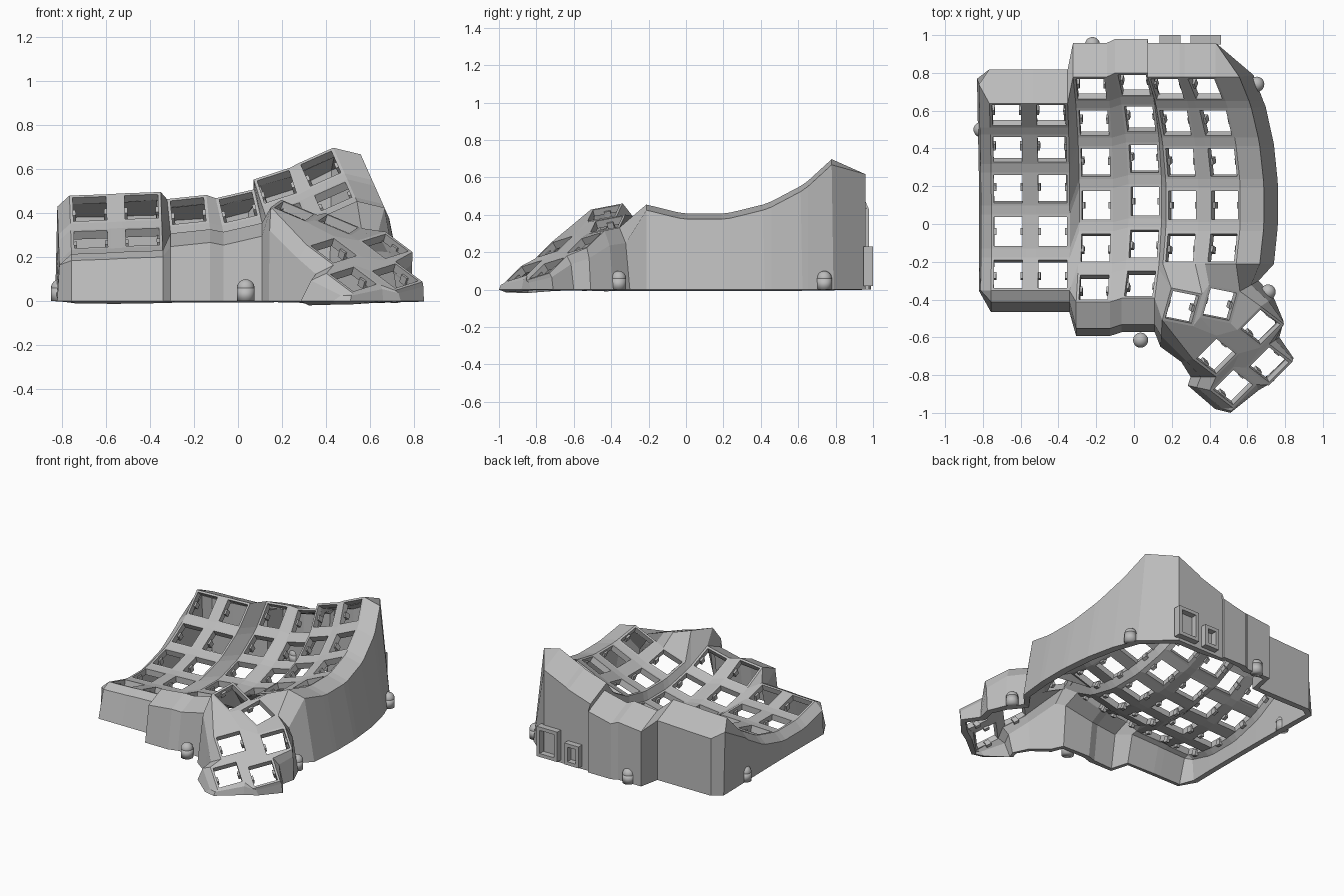
import bpy, bmesh, math
from mathutils import Vector as V, Matrix

cube = bpy.data.objects.get("Cube")
if cube:
    bpy.data.objects.remove(cube, do_unlink=True)

grey = bpy.data.materials.new("light grey plastic")
grey.use_nodes = True
grey.diffuse_color = (0.5, 0.5, 0.5, 1)
grey.node_tree.nodes["Principled BSDF"].inputs["Base Color"].default_value = (0.5, 0.5, 0.5, 1)

HALF, HOLE = 0.09, 0.076    # key plate and switch hole half sizes
RADIUS, STEP = 0.87, math.radians(15)    # bowl curvature along a column


def make_object(name, bm):
    mesh = bpy.data.meshes.new(name)
    bm.to_mesh(mesh)
    bm.free()
    mesh.materials.append(grey)
    obj = bpy.data.objects.new(name, mesh)
    bpy.context.collection.objects.link(obj)
    return obj


class Key:
    """A square switch plate with centre c, side axis u and up axis v."""
    def __init__(self, c, u, v):
        self.c, self.u = V(c), V(u).normalized()
        self.n = self.u.cross(V(v)).normalized()
        self.v = self.n.cross(self.u)

    def at(self, sx, sy, size=HALF):
        return self.c + self.u * sx * size + self.v * sy * size

    tl = property(lambda s: s.at(-1, 1))
    tr = property(lambda s: s.at(1, 1))
    bl = property(lambda s: s.at(-1, -1))
    br = property(lambda s: s.at(1, -1))


# Finger columns: x, y, z of the lowest key, sideways tilt, first row
columns = [(-0.665, -0.04, 0.165, 2, -1), (-0.43, -0.04, 0.175, 2, -1),
           (-0.2, 0.1, 0.157, 6, -2), (0.058, 0.12, 0.178, 13, -2),
           (0.255, 0.1, 0.278, 18, -1), (0.48, 0.1, 0.37, 24, -1)]
keys = {}
for c, (x, y, z, tilt, first) in enumerate(columns):
    s, co = math.sin(math.radians(tilt)), math.cos(math.radians(tilt))
    for r in range(first, 4):
        a = r * STEP
        h = RADIUS * (1 - math.cos(a))
        keys[c, r] = Key((x - s * h, y + RADIUS * math.sin(a), z + co * h), (co, 0, s),
                         (-s * math.sin(a), math.cos(a), co * math.sin(a)))

# Thumb cluster: two upper keys and a turned block of four
upper = ((0.9, -0.18, -0.38), (0.22, 0.95, 0.2))
lower = ((0.7, 0.7, 0.22), (-0.69, 0.53, 0.52))
A = Key((0.255, -0.44, 0.41), *upper)
B = Key((0.455, -0.425, 0.35), *upper)
C = Key((0.435, -0.7, 0.23), *lower)
D = Key((0.67, -0.545, 0.25), *lower)
E = Key((0.525, -0.865, 0.1), *lower)
F = Key((0.715, -0.745, 0.115), *lower)
all_keys = list(keys.values()) + [A, B, C, D, E, F]

shell = bmesh.new()


def face(*points):
    unique = []
    for p in points:
        if all((p - q).length > 1e-4 for q in unique):
            unique.append(p)
    if len(unique) > 2:
        shell.faces.new([shell.verts.new(p) for p in unique])


# Plate frames around every switch hole
ring = [(-1, -1), (1, -1), (1, 1), (-1, 1)]
for k in all_keys:
    for i in range(4):
        p, q = ring[i], ring[(i + 1) % 4]
        face(k.at(*p), k.at(*q), k.at(*q, HOLE), k.at(*p, HOLE))

# Webs between neighbouring finger keys
for (c, r), k in keys.items():
    right, up, diag = keys.get((c + 1, r)), keys.get((c, r + 1)), keys.get((c + 1, r + 1))
    if right:
        face(k.br, right.bl, right.tl, k.tr)
    if up:
        face(k.tl, k.tr, up.br, up.bl)
    if right and up and diag:
        face(k.tr, right.tl, diag.bl, up.br)
k1, k2, k3 = keys[1, -1], keys[2, -2], keys[3, -2]
k4, k5 = keys[4, -1], keys[5, -1]
face(k2.tl, keys[2, -1].bl, k1.br)
face(k2.tl, k2.bl, k1.br)
face(k3.tr, keys[3, -1].br, k4.bl)

# Webs joining the thumb cluster
for web in [(k3.tr, k4.bl, A.tl), (k3.br, k3.tr, A.tl, A.bl), (k4.bl, k4.br, A.tr, A.tl),
            (k4.br, k5.bl, B.tl, A.tr), (k5.bl, k5.br, B.tr, B.tl),
            (A.tr, B.tl, B.bl, A.br), (A.bl, A.br, C.tr, C.tl), (A.br, B.bl, C.tr),
            (B.bl, B.br, D.tl, C.tr), (C.tr, D.tl, D.bl, C.br), (B.br, B.tr, D.tr, D.tl),
            (C.bl, C.br, E.tr, E.tl), (D.bl, D.br, F.tr, F.tl),
            (E.tr, F.tl, F.bl, E.br), (C.br, D.bl, F.tl, E.tr)]:
    face(*web)

# Outer wall: each step is plate corner, rim and foot on the floor
wall = []


def side(p, rim, foot):
    wall.append((p, p + V(rim), V((p.x + foot[0], p.y + foot[1], 0))))


def thumb(p, x, y):
    foot = V((x, y, 0))
    rim = p.lerp(foot, 0.6)
    rim.z = p.z * 0.75
    wall.append((p, rim, foot))


for c in range(6):
    k = keys[c, 3]
    side(k.tl, (0, 0.18, -0.08), (0, 0.18))
    side(k.tr, (0, 0.18, -0.08), (0, 0.18))
for r in range(3, -2, -1):
    k = keys[5, r]
    side(k.tr, (0.125, 0, -0.03), (0.2, 0.01))
    side(k.br, (0.125, 0, -0.03), (0.2, 0))
for p, x, y in [(B.tr, 0.66, -0.3), (D.tr, 0.74, -0.39), (D.br, 0.79, -0.51),
                (F.tr, 0.77, -0.6), (F.br, 0.845, -0.71), (F.bl, 0.74, -0.83),
                (E.br, 0.66, -0.88), (E.bl, 0.51, -1), (E.bl, 0.43, -0.98),
                (E.tl, 0.285, -0.855), (C.bl, 0.3, -0.81), (C.tl, 0.25, -0.73),
                (A.bl, 0.14, -0.65)]:
    thumb(p, x, y)
for k in (k3, k2):
    side(k.br, (0, -0.14, -0.06), (0, -0.18))
    side(k.bl, (0, -0.14, -0.06), (0, -0.18))
for k in (k1, keys[0, -1]):
    side(k.br, (0, -0.06, -0.03), (0, -0.115))
    side(k.bl, (0, -0.06, -0.03), (0, -0.115))
for r in range(-1, 4):
    k = keys[0, r]
    side(k.bl, (-0.055, 0, -0.05), (-0.065, 0))
    side(k.tl, (-0.055, 0.1 if r == 3 else 0, -0.05), (-0.065, 0.13 if r == 3 else 0))
for (p, rim, foot), (p2, rim2, foot2) in zip(wall, wall[1:] + wall[:1]):
    face(p, p2, rim2, rim)
    face(rim, rim2, foot2, foot)

bmesh.ops.remove_doubles(shell, verts=shell.verts, dist=1e-4)
bmesh.ops.recalc_face_normals(shell, faces=shell.faces)
if sum(f.normal.z * f.calc_area() for f in shell.faces) < 0:
    bmesh.ops.reverse_faces(shell, faces=shell.faces)
case = make_object("case_shell", shell)
solid = case.modifiers.new("thickness", "SOLIDIFY")
solid.thickness = 0.042
solid.offset = -1


def box(bm, centre, size, axes=Matrix.Identity(3)):
    m = Matrix.Translation(centre) @ axes.to_4x4() @ Matrix.Diagonal((*size, 1))
    bmesh.ops.create_cube(bm, size=1, matrix=m)


# Small clips on both sides of each switch hole
bm = bmesh.new()
for k in all_keys:
    axes = Matrix((k.u, k.v, k.n)).transposed()
    for s in (-1, 1):
        box(bm, k.c + k.u * s * 0.075 - k.n * 0.04, (0.022, 0.035, 0.04), axes)
make_object("switch_clips", bm)

# Domed screw posts around the base
bm = bmesh.new()
for x, y in [(-0.81, 0.5), (-0.22, 0.95), (0.65, 0.74), (0.71, -0.36), (0.035, -0.615)]:
    bmesh.ops.create_cone(bm, cap_ends=True, segments=20, radius1=0.04, radius2=0.04,
                          depth=0.06, matrix=Matrix.Translation((x, y, 0.03)))
    bmesh.ops.create_uvsphere(bm, u_segments=20, v_segments=12, radius=0.04,
                              matrix=Matrix.Translation((x, y, 0.06)))
posts = make_object("screw_posts", bm)
posts.data.shade_smooth()

# Raised socket frames on the back wall
bm = bmesh.new()
for x, w, z, h in [(0.38, 0.16, 0.125, 0.21), (0.19, 0.11, 0.095, 0.15)]:
    for s in (-1, 1):
        box(bm, (x + s * (w / 2 - 0.012), 0.975, z), (0.024, 0.05, h))
        box(bm, (x, 0.975, z + s * (h / 2 - 0.012)), (w - 0.048, 0.05, 0.024))
make_object("socket_frames", bm)
